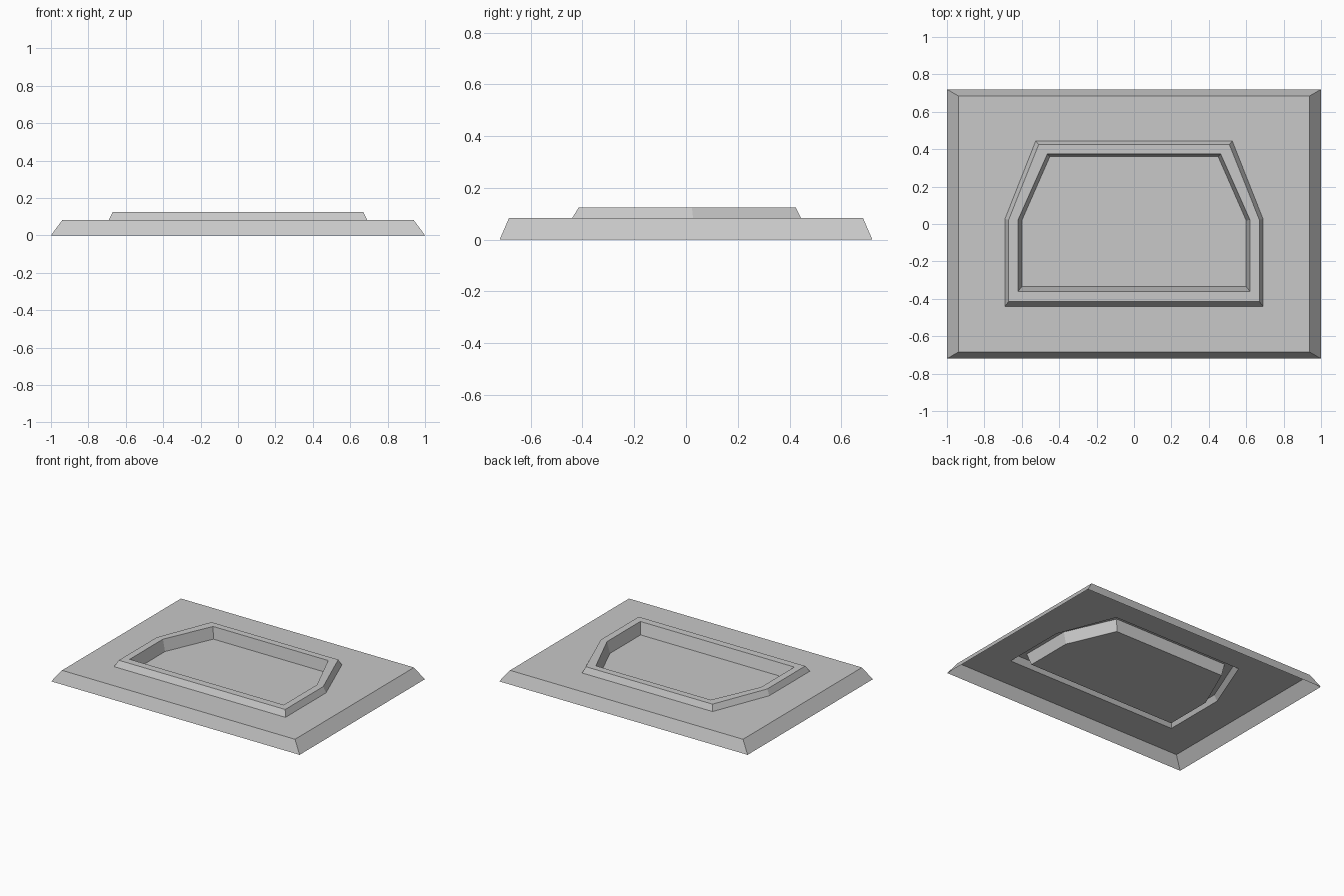
import bpy
import bmesh

cube = bpy.data.objects.get("Cube")
if cube:
    bpy.data.objects.remove(cube, do_unlink=True)

# Single grey finish
grey = bpy.data.materials.new("light_grey")
grey.use_nodes = True
colour = (0.58, 0.58, 0.58, 1)
grey.diffuse_color = colour
grey.node_tree.nodes["Principled BSDF"].inputs["Base Color"].default_value = colour


def outline(front, side, back, z):
    """Six-sided outline from three +x corners, mirrored to -x."""
    half = [front, side, back]
    points = half + [(-x, y) for x, y in reversed(half)]
    return [(x, y, z) for x, y in points]


def loft(name, loops, cap=False):
    """Open shell of flat faces through successive outlines."""
    bm = bmesh.new()
    rings = [[bm.verts.new(p) for p in loop] for loop in loops]
    for a, b in zip(rings, rings[1:]):
        n = len(a)
        for i in range(n):
            j = (i + 1) % n
            bm.faces.new((a[i], a[j], b[j], b[i]))
    if cap:
        bm.faces.new(rings[-1])
    mesh = bpy.data.meshes.new(name)
    bm.to_mesh(mesh)
    bm.free()
    mesh.materials.append(grey)
    obj = bpy.data.objects.new(name, mesh)
    bpy.context.collection.objects.link(obj)
    return obj


PLATE_Z, RIM_Z, FLOOR_Z = 0.083, 0.125, 0.042

# Outlines from the ground inwards
ground = outline((1, -0.72), (1, 0.025), (1, 0.72), 0)
plate_edge = outline((0.938, -0.684), (0.938, 0.025), (0.938, 0.684), PLATE_Z)
rim_base = outline((0.69, -0.44), (0.69, 0.027), (0.525, 0.445), PLATE_Z)
rim_outer = outline((0.67, -0.414), (0.67, 0.023), (0.51, 0.424), RIM_Z)
rim_inner = outline((0.62, -0.36), (0.62, 0.022), (0.463, 0.375), RIM_Z)
floor_edge = outline((0.60, -0.335), (0.60, 0.018), (0.45, 0.36), FLOOR_Z)

# Sloped plate, open underneath
loft("base_plate", [ground, plate_edge, rim_base])
# Raised border
loft("raised_rim", [rim_base, rim_outer, rim_inner])
# Sunken tray with a floor
loft("recess", [rim_inner, floor_edge], cap=True)
